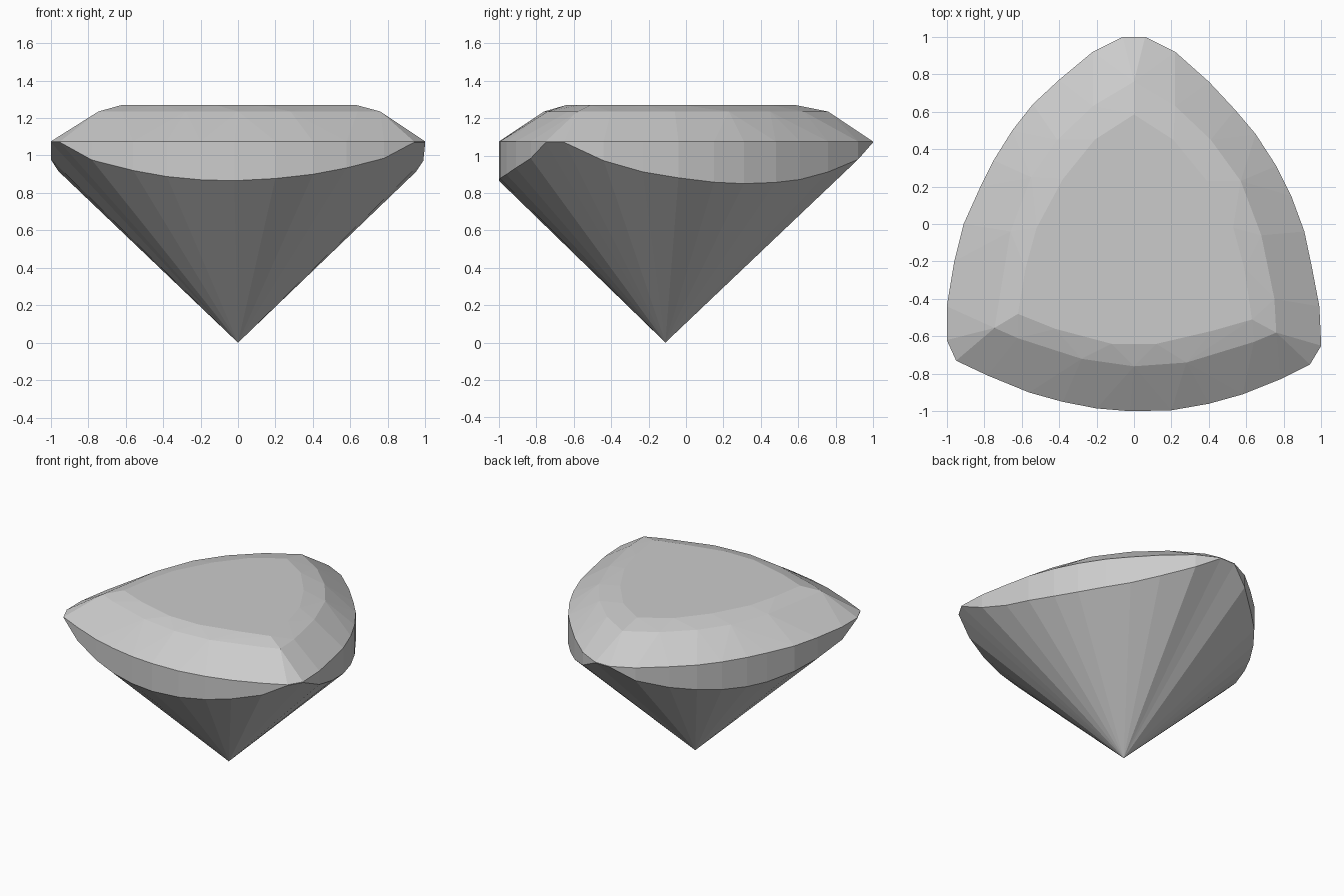
import bpy, bmesh
from math import hypot

if "Cube" in bpy.data.objects:
    bpy.data.objects.remove(bpy.data.objects["Cube"])

GIRDLE_Z, RING_Z, TABLE_Z = 1.075, 1.235, 1.27
APEX = (0, -0.11, 0)

# Rounded-triangle outlines, clockwise from the back tip
outline = [(-.06, 1), (.06, 1), (.22, .92), (.40, .76), (.54, .61), (.65, .48),
           (.76, .31), (.84, .15), (.91, -.04), (.95, -.23), (.99, -.44),
           (1, -.65), (.94, -.75), (.78, -.83), (.58, -.91), (.40, -.96),
           (.20, -.995), (-.02, -1), (-.20, -.985), (-.38, -.95), (-.56, -.90),
           (-.78, -.81), (-.95, -.73), (-1, -.62), (-1, -.44), (-.96, -.20),
           (-.91, 0), (-.82, .20), (-.75, .34), (-.65, .50), (-.54, .64),
           (-.40, .77), (-.22, .92)]
ring = [(0, .76), (.22, .63), (.41, .45), (.57, .23), (.68, -.06), (.75, -.40),
        (.76, -.58), (.64, -.63), (.28, -.74), (0, -.76), (-.28, -.72),
        (-.62, -.61), (-.745, -.555), (-.71, -.33), (-.66, -.04), (-.55, .25), (-.41, .45), (-.22, .63)]
table = [(0, .585), (.21, .45), (.39, .23), (.56, .20), (.53, -.02), (.59, -.24), (.63, -.51),
         (.42, -.57), (.12, -.64), (-.12, -.64), (-.42, -.56), (-.62, -.48),
         (-.58, -.24), (-.52, -.02), (-.38, .24), (-.21, .45)]
table.remove((.56, .20))


def finish(bm, name):
    bmesh.ops.recalc_face_normals(bm, faces=bm.faces)
    mesh = bpy.data.meshes.new(name)
    bm.to_mesh(mesh)
    bm.free()
    bpy.context.collection.objects.link(bpy.data.objects.new(name, mesh))


def girdle_bottom(x, y):
    r = hypot(x - APEX[0], y - APEX[1])
    return GIRDLE_Z - .005 if r > 1.08 else .865 + .7 * (r - .89)


# One closed gem: crown facets come from the convex hull of the three levels
bm = bmesh.new()
top = [bm.verts.new((x, y, GIRDLE_Z)) for x, y in outline]
for pts, z in ((ring, RING_Z), (table, TABLE_Z)):
    for x, y in pts:
        bm.verts.new((x, y, z))
bmesh.ops.convex_hull(bm, input=bm.verts[:])
under = [f for f in bm.faces if all(v.co.z < GIRDLE_Z + .01 for v in f.verts)]
bmesh.ops.delete(bm, geom=under, context='FACES_ONLY')
bmesh.ops.delete(bm, geom=[v for v in bm.verts if not v.link_faces], context='VERTS')
bmesh.ops.dissolve_limit(bm, angle_limit=.01, verts=bm.verts[:], edges=bm.edges[:])

# Scalloped girdle wall and pavilion facets meeting at the point
top = [bm.verts.new((x, y, GIRDLE_Z)) for x, y in outline]
low = [bm.verts.new((x, y, girdle_bottom(x, y))) for x, y in outline]
apex = bm.verts.new(APEX)
for i in range(len(outline)):
    j = (i + 1) % len(outline)
    bm.faces.new((top[i], top[j], low[j], low[i]))
    bm.faces.new((low[i], low[j], apex))
bmesh.ops.remove_doubles(bm, verts=bm.verts[:], dist=.0005)
finish(bm, "trillion_cut_gem")
